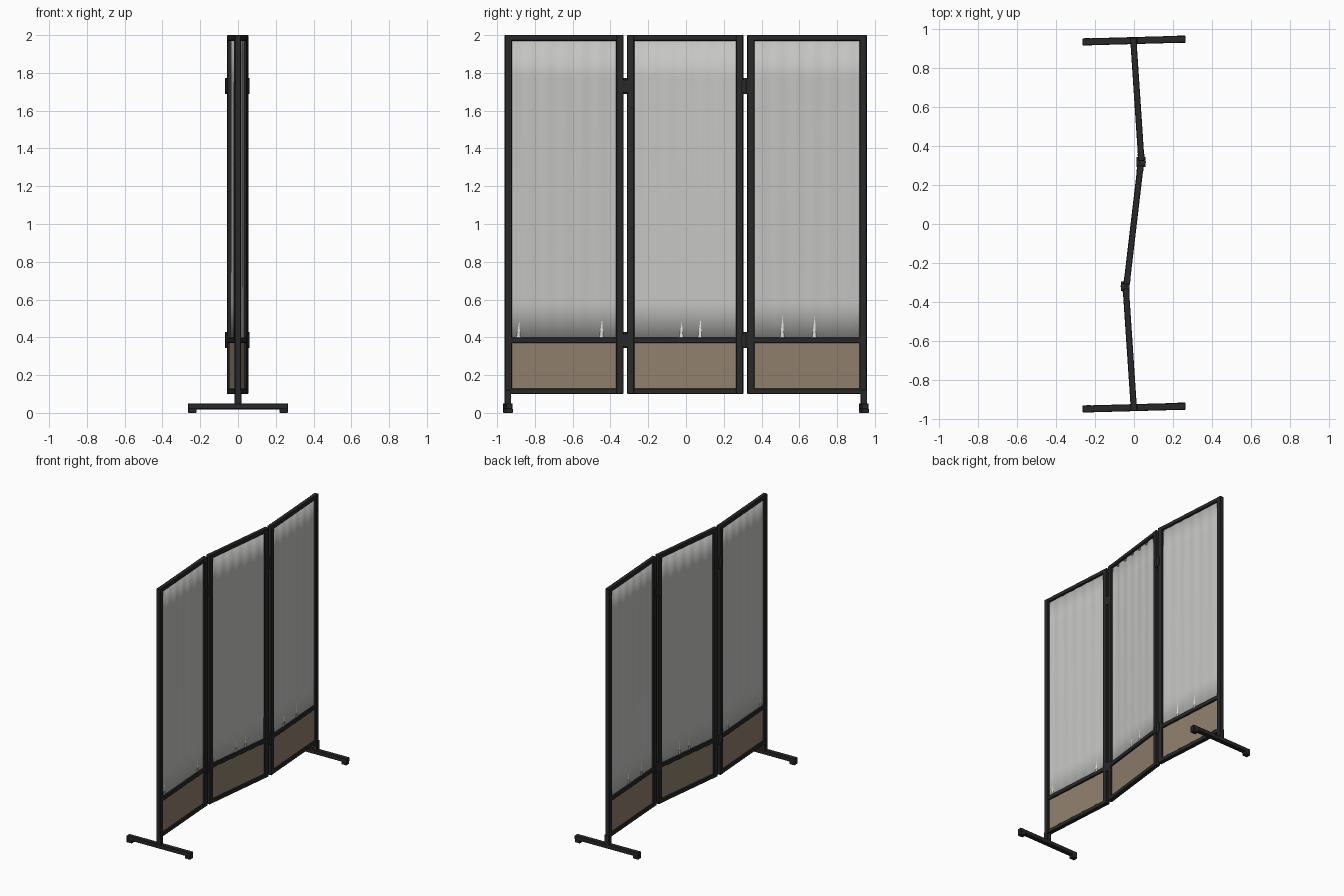
import bpy, bmesh, math, random
from mathutils import Matrix, Vector

if "Cube" in bpy.data.objects:
    bpy.data.objects.remove(bpy.data.objects["Cube"], do_unlink=True)
random.seed(4)


def material(name, rgb):
    m = bpy.data.materials.new(name)
    m.use_nodes = True
    m.diffuse_color = (*rgb, 1)
    m.node_tree.nodes["Principled BSDF"].inputs["Base Color"].default_value = (*rgb, 1)
    return m


BLACK = material("dark metal", (0.022, 0.022, 0.023))
CLOTH = material("grey cloth", (0.56, 0.56, 0.55))
PALE = material("pale crease", (0.78, 0.78, 0.77))
BROWN = material("brown canvas", (0.28, 0.215, 0.155))


def finish(bm, name, mat, matrix):
    me = bpy.data.meshes.new(name)
    bmesh.ops.recalc_face_normals(bm, faces=bm.faces)
    bm.to_mesh(me)
    bm.free()
    ob = bpy.data.objects.new(name, me)
    ob.matrix_world = matrix
    me.materials.append(mat)
    bpy.context.collection.objects.link(ob)
    return ob


def boxes(name, mat, matrix, parts, bevel=0.0):
    """One object from boxes, each given as (centre, size)."""
    bm = bmesh.new()
    for centre, size in parts:
        m = Matrix.Translation(centre) @ Matrix.Diagonal((*size, 1))
        bmesh.ops.create_cube(bm, size=1, matrix=m)
    ob = finish(bm, name, mat, matrix)
    if bevel:
        mod = ob.modifiers.new("soft edges", "BEVEL")
        mod.width = bevel
        mod.segments = 1
    return ob


TOP, LOW, MID = 2.0, 0.10, 0.385      # rail heights
POST, RAIL, DEPTH = 0.038, 0.03, 0.034


def cloth_sheet(name, matrix, half, bottom, top):
    """Hanging cloth with shallow pleats that fade toward the bottom."""
    bm = bmesh.new()
    cols, rows = 48, 8
    grid = []
    phase = random.uniform(0, 6)
    for r in range(rows + 1):
        t = r / rows
        row = []
        for c in range(cols + 1):
            s = 2 * c / cols - 1
            wave = 0.0016 * math.sin(s * 19 + phase) * (0.3 + 0.7 * t)
            row.append(bm.verts.new((wave, s * half, bottom + (top - bottom) * t)))
        grid.append(row)
    for r in range(rows):
        for c in range(cols):
            bm.faces.new((grid[r][c], grid[r][c + 1], grid[r + 1][c + 1], grid[r + 1][c]))
    for f in bm.faces:
        f.smooth = True
    ob = finish(bm, name, CLOTH, matrix)
    mod = ob.modifiers.new("thickness", "SOLIDIFY")
    mod.thickness = 0.004
    mod.offset = 0


def creases(name, matrix, places, bottom):
    """Narrow pale tapering folds at the cloth hem, on both faces."""
    bm = bmesh.new()
    for y in places:
        h = random.uniform(0.08, 0.13)
        for x in (-0.005, 0.005):
            bm.faces.new([bm.verts.new(p) for p in (
                (x, y - 0.012, bottom), (x, y + 0.008, bottom), (x, y + 0.002, bottom + h))])
    finish(bm, name, PALE, matrix)


def panel(name, start, end, folds):
    a, b = Vector(start), Vector(end)
    d = b - a
    half = d.length / 2
    mid = (a + b) / 2
    matrix = Matrix.Translation((mid.x, mid.y, 0)) @ Matrix.Rotation(math.atan2(-d.x, d.y), 4, "Z")
    height = TOP - LOW
    parts = [((0, s * (half - POST / 2), LOW + height / 2), (DEPTH, POST, height)) for s in (-1, 1)]
    for z in (LOW + RAIL / 2, MID, TOP - RAIL / 2):
        parts.append(((0, 0, z), (DEPTH - 0.002, 2 * half - POST, RAIL)))
    boxes(name + "_frame", BLACK, matrix, parts, 0.003)
    inner = half - POST + 0.004
    cloth_sheet(name + "_cloth", matrix, inner, MID, TOP - RAIL + 0.005)
    creases(name + "_hem_creases", matrix, folds, MID + RAIL / 2)
    boxes(name + "_lower_canvas", BROWN, matrix,
          [((0, 0, (LOW + MID) / 2), (0.008, 2 * inner, MID - LOW - RAIL / 2))])


# Three folding panels
panel("front_panel", (0.0, -0.96), (-0.042, -0.332), (-0.24, 0.2))
panel("middle_panel", (-0.038, -0.31), (0.034, 0.303), (-0.02, 0.08))
panel("rear_panel", (0.038, 0.324), (-0.004, 0.956), (-0.13, 0.04))


# Hinges: knuckle barrel with leaves over the posts
def hinge(name, x, y, side, z):
    bm = bmesh.new()
    bmesh.ops.create_cone(bm, cap_ends=True, segments=8, radius1=0.018, radius2=0.018, depth=0.085,
                          matrix=Matrix.Translation((side * 0.008, 0, 0)))
    bmesh.ops.create_cube(bm, size=1, matrix=Matrix.Diagonal((0.044, 0.05, 0.065, 1)))
    finish(bm, name, BLACK, Matrix.Translation((x, y, z)))


for label, z in (("upper", 1.73), ("lower", 0.385)):
    hinge(label + "_front_hinge", -0.044, -0.32, -1, z)
    hinge(label + "_rear_hinge", 0.036, 0.318, 1, z)

# Feet: cross bar, end pads, and the stub leg under each outer post
for label, y in (("front", -0.943), ("rear", 0.942)):
    m = Matrix.Translation((0, y, 0)) @ Matrix.Rotation(math.radians(1.6), 4, "Z")
    pads = [((s * 0.242, 0, 0.012), (0.044, 0.038, 0.024)) for s in (-1, 1)]
    boxes(label + "_foot", BLACK, m, [((0, 0, 0.035), (0.53, 0.036, 0.032))] + pads, 0.003)
    boxes(label + "_leg", BLACK, m, [((0, 0, 0.08), (0.036, 0.034, 0.08))], 0.002)
